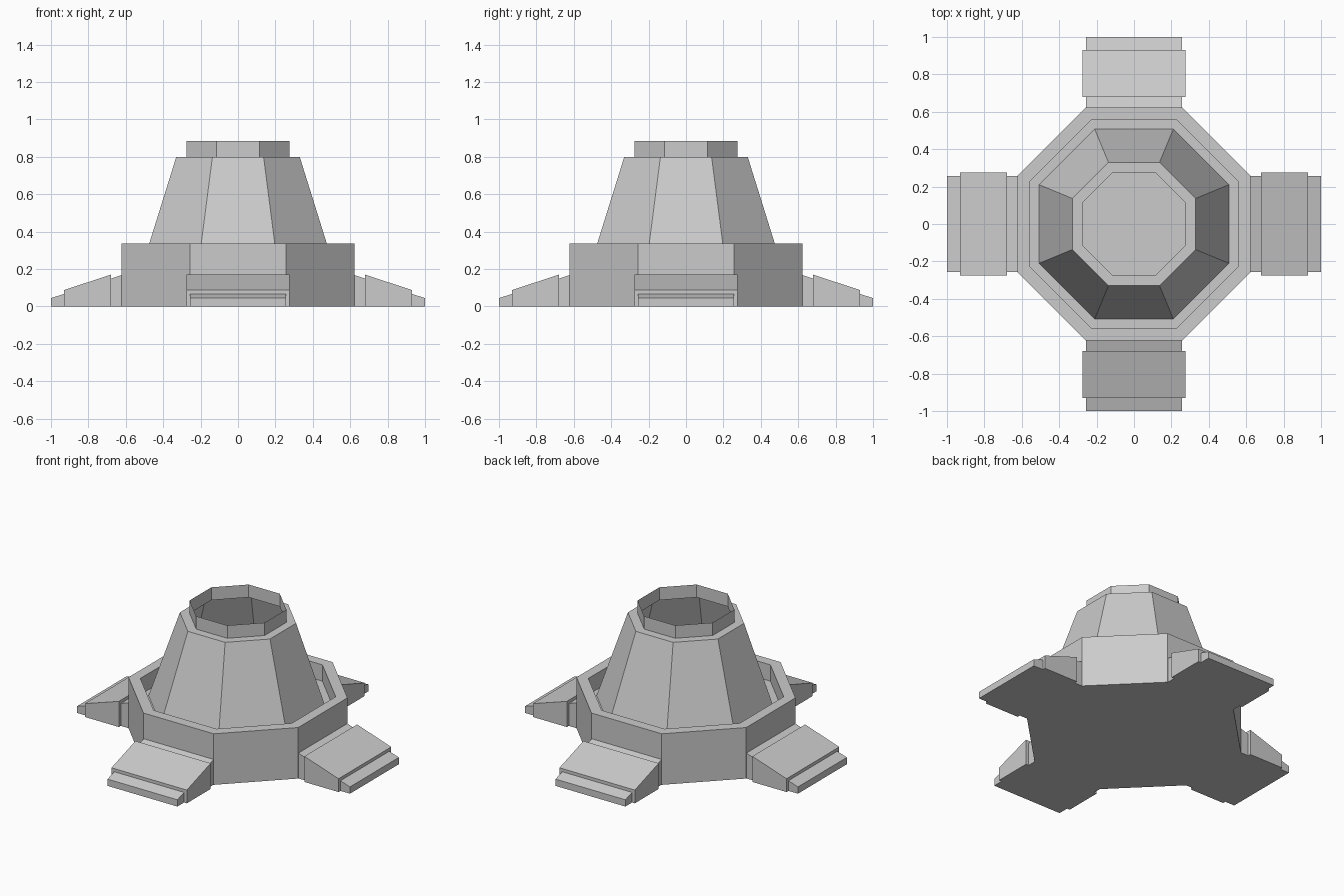
import bpy, bmesh, math
from mathutils import Matrix

if "Cube" in bpy.data.objects:
    bpy.data.objects.remove(bpy.data.objects["Cube"])


def loft(name, rings, cap_start=False, cap_end=False, matrix=None):
    """Join successive closed rings of points with quads."""
    bm = bmesh.new()
    loops = [[bm.verts.new(p) for p in ring] for ring in rings]
    for a, b in zip(loops, loops[1:]):
        n = len(a)
        for i in range(n):
            j = (i + 1) % n
            quad = (a[i], a[j], b[j], b[i])
            # skip zero-area strips where a step lies flat on the ground
            if len({v.co.x for v in quad}) == 1 and all(v.co.z == 0 for v in quad):
                continue
            bm.faces.new(quad)
    if cap_start:
        bm.faces.new(loops[0][::-1])
    if cap_end:
        bm.faces.new(loops[-1])
    if matrix:
        bm.transform(matrix)
    mesh = bpy.data.meshes.new(name)
    bm.to_mesh(mesh)
    bm.free()
    obj = bpy.data.objects.new(name, mesh)
    bpy.context.collection.objects.link(obj)
    return obj


def octagon(apothem, z):
    r = apothem / math.cos(math.pi / 8)
    return [(r * math.cos(math.pi / 8 + i * math.pi / 4),
             r * math.sin(math.pi / 8 + i * math.pi / 4), z) for i in range(8)]


def section(x, half_width, height):
    w = half_width
    return [(x, -w, 0), (x, w, 0), (x, w, height), (x, -w, height)]


# Octagonal base with a raised rim and a groove around the tower
loft("base", [octagon(*p) for p in
              [(0.622, 0), (0.622, 0.338), (0.555, 0.338), (0.555, 0.23), (0.508, 0.23)]],
     cap_start=True)

# Hollow tapered tower with a flat shoulder
loft("tower", [octagon(*p) for p in [(0.508, 0.23), (0.33, 0.8), (0.275, 0.8)]])

# Thin open collar on top
loft("collar", [octagon(0.275, 0.8), octagon(0.275, 0.885)])

# Four stepped, sloping feet
foot_profile = [(0.622, 0.256, 0.168), (0.68, 0.256, 0.149),
                (0.68, 0.276, 0.17), (0.93, 0.276, 0.088),
                (0.93, 0.256, 0.067), (1.0, 0.256, 0.045)]
for k, side in enumerate(["right", "back", "left", "front"]):
    loft("foot_" + side, [section(*p) for p in foot_profile], cap_end=True,
         matrix=Matrix.Rotation(k * math.pi / 2, 4, 'Z'))
